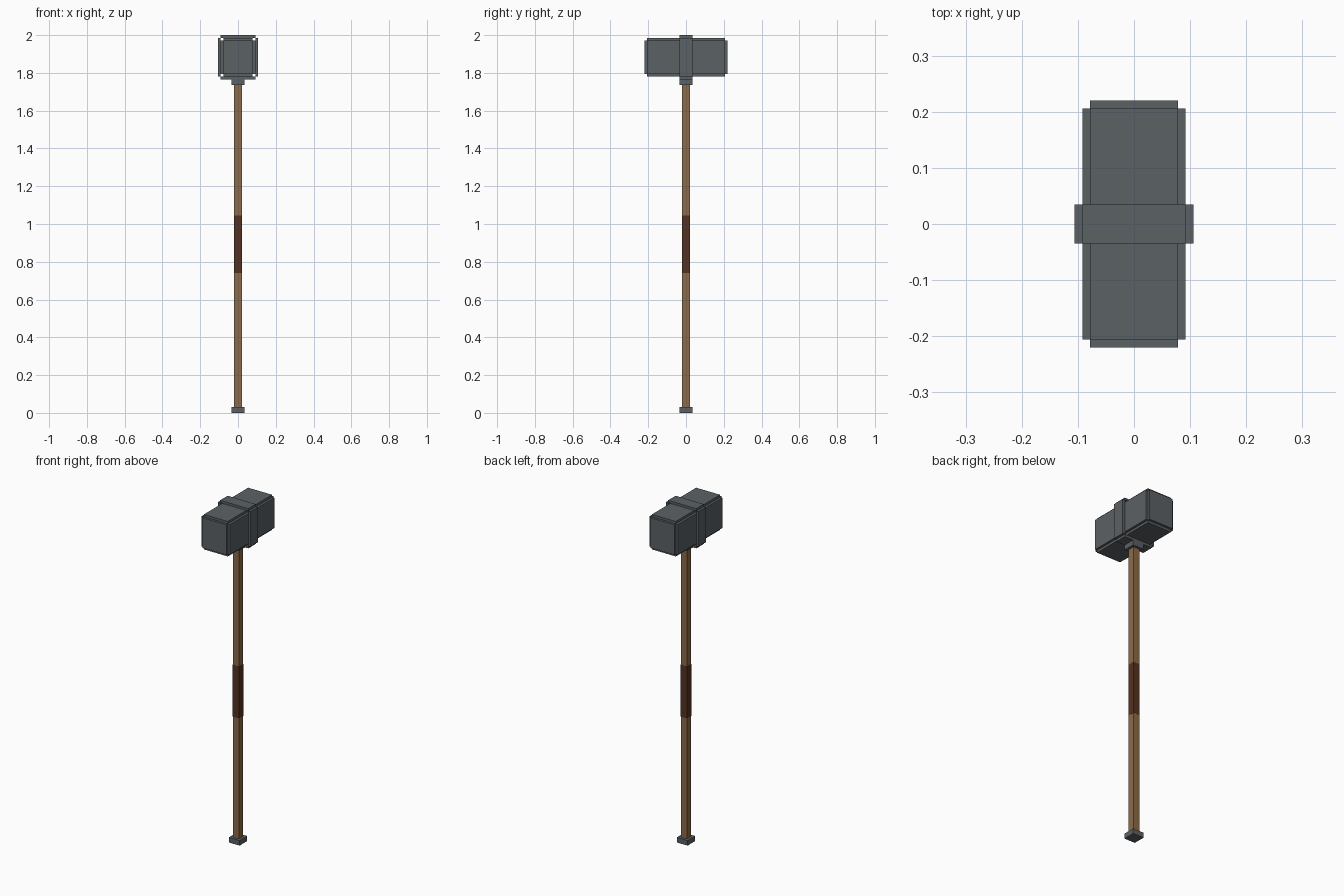
import bpy
import bmesh
from mathutils import Vector

cube = bpy.data.objects.get("Cube")
if cube:
    bpy.data.objects.remove(cube, do_unlink=True)


def material(name, r, g, b):
    mat = bpy.data.materials.new(name)
    mat.use_nodes = True
    mat.diffuse_color = (r, g, b, 1)
    mat.node_tree.nodes["Principled BSDF"].inputs["Base Color"].default_value = (r, g, b, 1)
    return mat


steel = material("dark_steel", 0.105, 0.120, 0.130)
wood = material("brown_wood", 0.258, 0.147, 0.066)
leather = material("dark_leather", 0.089, 0.032, 0.015)


def boxes(name, mat, parts):
    """One flat-shaded object from boxes given as (centre, half sizes)."""
    bm = bmesh.new()
    for centre, half in parts:
        verts = bmesh.ops.create_cube(bm, size=2)["verts"]
        for v in verts:
            v.co = Vector(centre) + v.co * Vector(half)
    mesh = bpy.data.meshes.new(name)
    bm.to_mesh(mesh)
    bm.free()
    mesh.materials.append(mat)
    obj = bpy.data.objects.new(name, mesh)
    bpy.context.collection.objects.link(obj)
    return obj


def post(name, mat, half_width, bottom, top):
    """Square upright part centred on the handle axis."""
    return boxes(name, mat, [((0, 0, (bottom + top) / 2),
                              (half_width, half_width, (top - bottom) / 2))])


# Handle with its wrapped grip and end fittings
post("handle", wood, 0.02, 0.02, 1.75)
post("grip_wrap", leather, 0.0207, 0.74, 1.045)
post("pommel", steel, 0.035, 0, 0.03)
post("collar", steel, 0.035, 1.737, 1.768)

# Hammer head: a block with a square step cut along every edge
step = 0.014
centre = Vector((0, 0, 1.883))
full = Vector((0.092, 0.22, 0.103))
head_parts = []
for axis in range(3):
    half = full - Vector((step, step, step))
    half[axis] = full[axis]
    head_parts.append((centre, half))
boxes("hammer_head", steel, head_parts)

# Band around the head: four separate plates, open at the corners
plate = 0.007
band_y = 0.035
band = []
for side in (-1, 1):
    band.append((centre + Vector((side * (full.x + plate), 0, 0)), (plate, band_y, full.z)))
    band.append((centre + Vector((0, 0, side * (full.z + plate))), (full.x, band_y, plate)))
boxes("head_band", steel, band)
